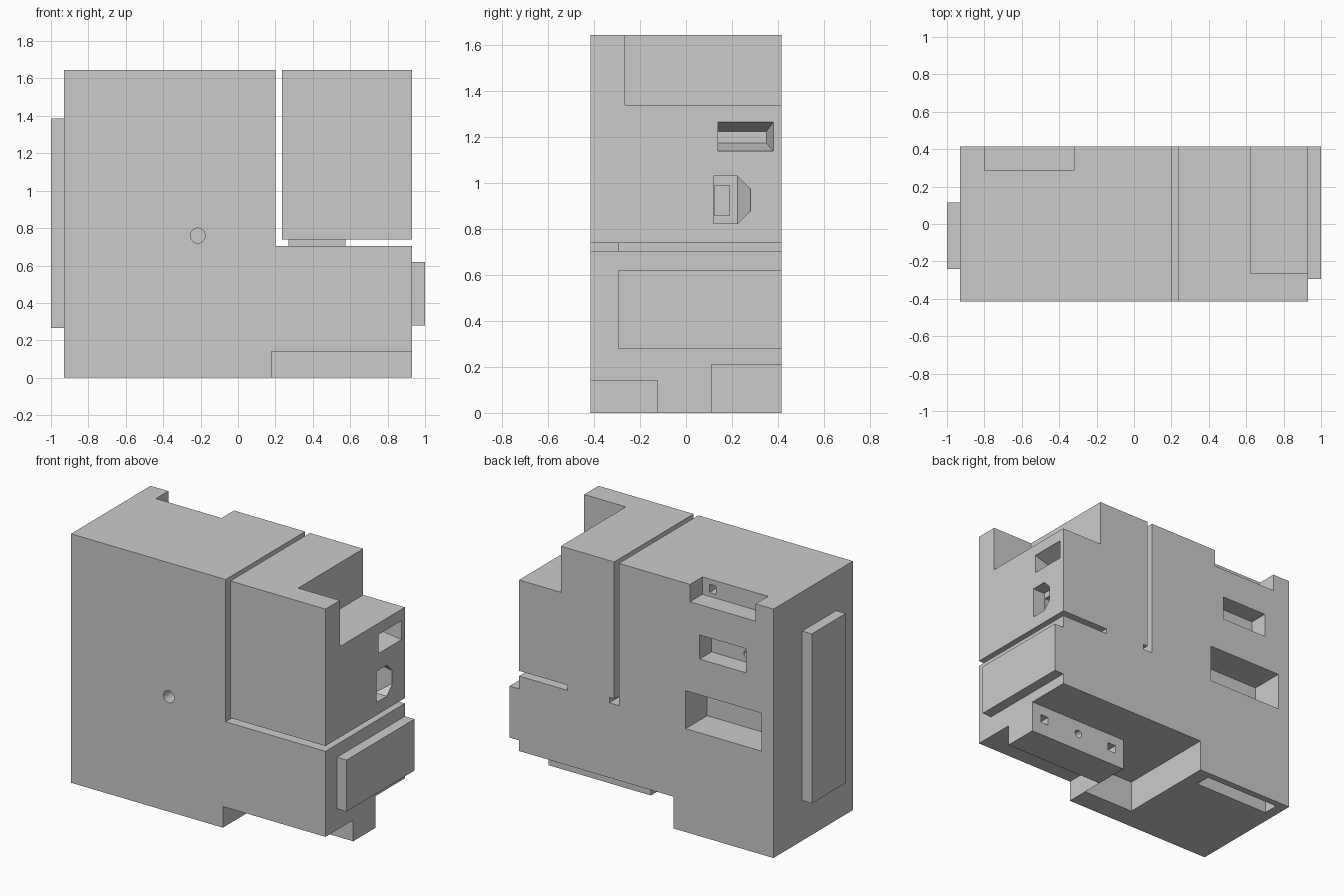
import bpy, bmesh, math
from mathutils import Vector, Matrix

if "Cube" in bpy.data.objects:
    bpy.data.objects.remove(bpy.data.objects["Cube"])


def add_object(name, bm):
    bmesh.ops.recalc_face_normals(bm, faces=bm.faces[:])
    mesh = bpy.data.meshes.new(name)
    bm.to_mesh(mesh)
    bm.free()
    obj = bpy.data.objects.new(name, mesh)
    bpy.context.collection.objects.link(obj)
    return obj


def box(name, x, y, z):
    lo, hi = Vector((x[0], y[0], z[0])), Vector((x[1], y[1], z[1]))
    bm = bmesh.new()
    bmesh.ops.create_cube(bm, size=1)
    bmesh.ops.scale(bm, vec=hi - lo, verts=bm.verts)
    bmesh.ops.translate(bm, vec=(lo + hi) / 2, verts=bm.verts)
    return add_object(name, bm)


def hull(name, points):
    bm = bmesh.new()
    for p in points:
        bm.verts.new(p)
    bmesh.ops.convex_hull(bm, input=bm.verts[:])
    bmesh.ops.dissolve_limit(bm, angle_limit=0.01, verts=bm.verts[:], edges=bm.edges[:])
    return add_object(name, bm)


def drill(name, x, z, y0, y1, r):
    bm = bmesh.new()
    bmesh.ops.create_cone(bm, cap_ends=True, segments=24, radius1=r, radius2=r,
                          depth=y1 - y0, matrix=Matrix.Rotation(math.pi / 2, 4, 'X'))
    bmesh.ops.translate(bm, vec=(x, (y0 + y1) / 2, z), verts=bm.verts)
    return add_object(name, bm)


def combine(target, tool, op='DIFFERENCE'):
    mod = target.modifiers.new(tool.name, 'BOOLEAN')
    mod.operation, mod.solver, mod.object = op, 'EXACT', tool
    tool.hide_render = True
    bpy.context.view_layer.objects.active = target
    bpy.ops.object.modifier_apply(modifier=mod.name)
    bpy.data.objects.remove(tool, do_unlink=True)


# main block with raised side plates
F, B = -0.415, 0.415
body = box("housing_block", (-0.93, 0.93), (F, B), (0, 1.645))
combine(body, box("left_plate", (-1.0, -0.9), (-0.24, 0.115), (0.265, 1.385)), 'UNION')
combine(body, box("right_plate", (0.9, 1.0), (-0.295, B), (0.28, 0.62)), 'UNION')

cuts = [
    # gaps around the upper right block, leaving a small bridge
    ("vertical_gap", (0.2, 0.235), (-0.6, 0.6), (0.705, 2)),
    ("front_gap", (0.2, 1.2), (-0.6, -0.295), (0.705, 0.74)),
    ("inner_gap", (0.2, 0.27), (-0.6, 0.6), (0.705, 0.74)),
    ("outer_gap", (0.575, 1.2), (-0.6, 0.6), (0.705, 0.74)),
    # corner notch and back top notch
    ("corner_notch", (0.625, 1.2), (-0.265, 0.6), (1.34, 2)),
    ("back_notch", (-0.8, -0.32), (0.285, 0.6), (1.53, 2)),
    ("notch_hole", (-0.42, -0.37), (0.19, 0.3), (1.555, 1.61)),
    # underside recesses around the foot
    ("under_front", (0.18, 1.2), (-0.6, -0.125), (-0.2, 0.14)),
    ("under_back", (-0.2, 1.2), (0.11, 0.6), (-0.2, 0.21)),
    ("under_middle", (-0.2, 0.18), (-0.265, 0.6), (-0.2, 0.21)),
    ("under_slot", (-0.86, -0.3), (0.265, 0.37), (-0.2, 0.12)),
    # back pockets
    ("upper_pocket", (-0.73, -0.39), (0.29, 0.6), (1.17, 1.33)),
    ("lower_pocket", (-0.842, -0.288), (0.19, 0.6), (0.683, 0.934)),
]
for sx in (0.275, 0.83):
    cuts.append(("foot_square_hole", (sx - 0.03, sx + 0.03), (0.03, 0.2), (0.09, 0.145)))
for c in cuts:
    combine(body, box(*c))

# round holes
combine(body, drill("front_hole", -0.215, 0.76, -0.6, -0.3, 0.04))
combine(body, drill("pocket_hole", -0.65, 1.225, 0.2, 0.32, 0.024))
combine(body, drill("foot_hole", 0.55, 0.118, 0.03, 0.2, 0.027))

# tapered pocket in the right side
outer = [(0.14, 1.14), (0.38, 1.14), (0.38, 1.265), (0.14, 1.265)]
inner = [(0.14, 1.175), (0.35, 1.175), (0.35, 1.225), (0.14, 1.225)]
combine(body, hull("tapered_pocket", [(x, y, z) for x, ring in
        ((0.95, outer), (0.925, outer), (0.81, inner)) for y, z in ring]))

# chamfered pocket with deeper rectangular hole
outer = [(0.12, 0.825), (0.225, 0.825), (0.28, 0.88), (0.28, 0.975), (0.225, 1.03), (0.12, 1.03)]
inner = [(0.12, 0.825), (0.225, 0.825), (0.225, 1.03), (0.12, 1.03)]
combine(body, hull("chamfered_pocket", [(x, y, z) for x, ring in
        ((0.95, outer), (0.92, outer), (0.84, inner)) for y, z in ring]))
combine(body, box("deep_hole", (0.77, 0.86), (0.125, 0.19), (0.86, 0.99)))
